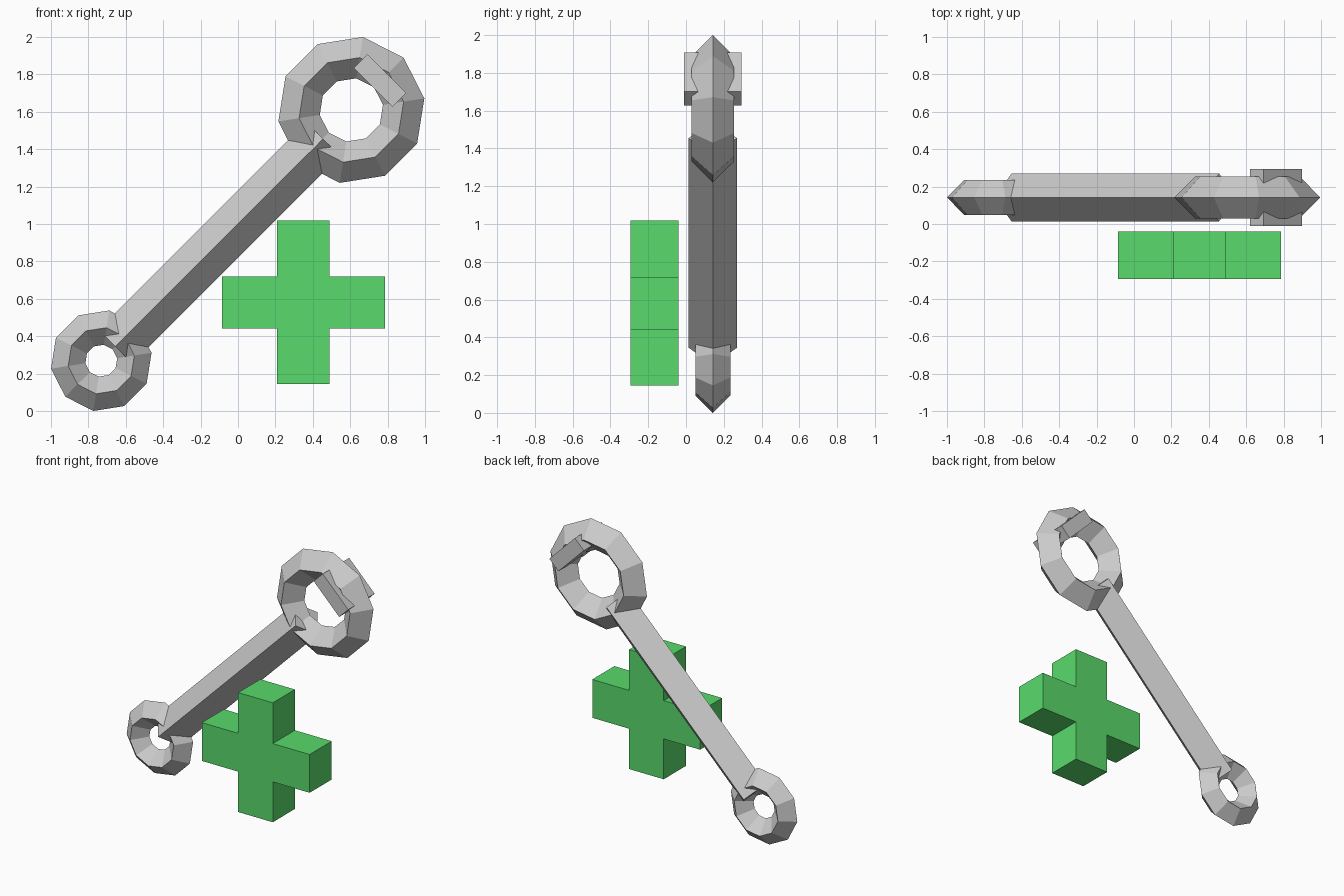
import bpy, bmesh
from math import pi, sqrt

if "Cube" in bpy.data.objects:
    bpy.data.objects.remove(bpy.data.objects["Cube"])

Y = 0.142          # mid-plane of the spanner
TILT = pi / 4      # spanner leans 45 degrees


def ring(name, x, z, major, minor):
    bpy.ops.mesh.primitive_torus_add(
        location=(x, Y, z), rotation=(pi / 2, -TILT, 0),
        major_segments=10, minor_segments=4,
        major_radius=major, minor_radius=minor)
    bpy.context.object.name = name


# Ring ends: ten-sided with a diamond cross-section
ring("large_ring", 0.606, 1.61, 0.283, 0.112)
ring("small_ring", -0.731, 0.269, 0.179, 0.093)

# Diamond-section handle
x0, x1 = -0.655, 0.455
bpy.ops.mesh.primitive_cylinder_add(
    vertices=4, radius=0.128, depth=(x1 - x0) * sqrt(2),
    location=((x0 + x1) / 2, Y, (x0 + x1) / 2 + 1), rotation=(0, TILT, 0))
bpy.context.object.name = "handle"

# Block set across the far side of the large ring
bpy.ops.mesh.primitive_cube_add(size=1, location=(0.759, Y, 1.767),
                                rotation=(0, TILT, 0))
block = bpy.context.object
block.name = "ring_block"
block.scale = (0.292, 0.306, 0.103)

# Green plus: extruded outline
xa, xb, xc, xd = -0.086, 0.208, 0.488, 0.786
za, zb, zc, zd = 0.145, 0.44, 0.72, 1.018
outline = [(xb, za), (xc, za), (xc, zb), (xd, zb), (xd, zc), (xc, zc),
           (xc, zd), (xb, zd), (xb, zc), (xa, zc), (xa, zb), (xb, zb)]
bm = bmesh.new()
face = bm.faces.new([bm.verts.new((x, -0.295, z)) for x, z in outline])
out = bmesh.ops.extrude_face_region(bm, geom=[face])
bmesh.ops.translate(bm, vec=(0, 0.255, 0),
                    verts=[v for v in out["geom"] if isinstance(v, bmesh.types.BMVert)])
bmesh.ops.recalc_face_normals(bm, faces=bm.faces)
mesh = bpy.data.meshes.new("plus_sign")
bm.to_mesh(mesh)
bm.free()
plus = bpy.data.objects.new("plus_sign", mesh)
bpy.context.collection.objects.link(plus)

green = bpy.data.materials.new("green")
green.diffuse_color = (0.1, 0.7, 0.15, 1)
green.use_nodes = True
green.node_tree.nodes["Principled BSDF"].inputs["Base Color"].default_value = green.diffuse_color
mesh.materials.append(green)
